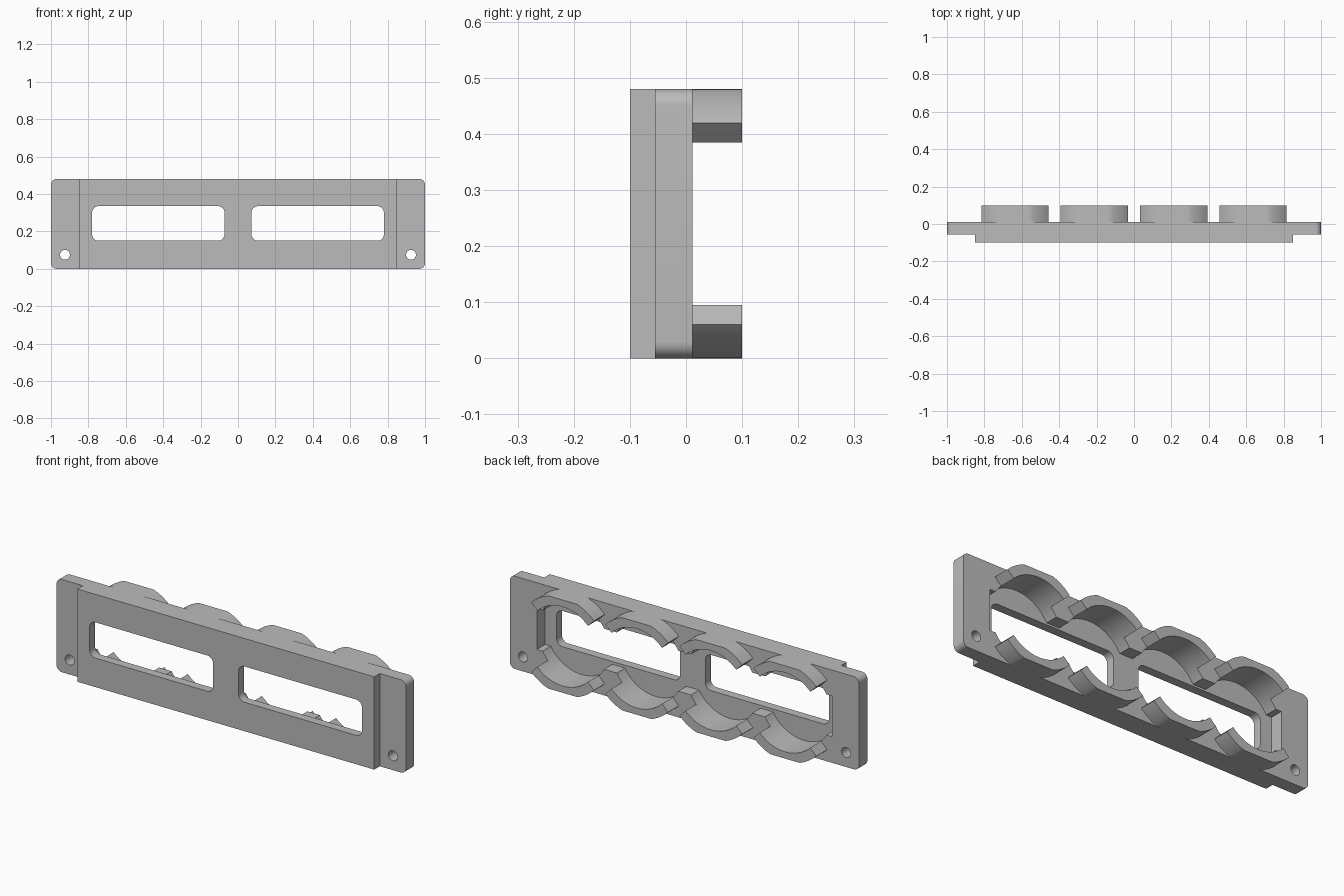
import bpy, bmesh
from math import sin, cos, pi, radians

cube = bpy.data.objects.get("Cube")
if cube:
    bpy.data.objects.remove(cube)

grey = bpy.data.materials.new("plain_grey")
grey.use_nodes = True
colour = (0.5, 0.5, 0.5, 1)
grey.diffuse_color = colour
grey.node_tree.nodes["Principled BSDF"].inputs["Base Color"].default_value = colour

HEIGHT = 0.48
MID = HEIGHT / 2
FRONT, STEP, BACK, CLIP_END = -0.1, -0.055, 0.012, 0.1
INNER, OUTER = 0.205, 0.254
PITCH = 0.4243


def arc(cx, cz, r, a0, a1, n):
    """Points along an arc, angles in degrees."""
    angles = [radians(a0 + (a1 - a0) * i / n) for i in range(n + 1)]
    return [(cx + r * cos(a), cz + r * sin(a)) for a in angles]


def circle(cx, cz, r, n):
    return arc(cx, cz, r, 0, 360, n)[:-1]


def rounded(x0, x1, z0, z1, r):
    """Rectangle with rounded corners."""
    pts = []
    corners = [(x1 - r, z1 - r), (x0 + r, z1 - r), (x0 + r, z0 + r), (x1 - r, z0 + r)]
    for i, (cx, cz) in enumerate(corners):
        pts += arc(cx, cz, r, 90 * i, 90 * i + 90, 8)
    return pts


def box(x0, x1, z0, z1):
    return [(x0, z0), (x1, z0), (x1, z1), (x0, z1)]


def prism(name, profile, y0, y1):
    """Extrude an x-z profile along y."""
    bm = bmesh.new()
    face = bm.faces.new([bm.verts.new((x, y0, z)) for x, z in profile])
    new = bmesh.ops.extrude_face_region(bm, geom=[face])["geom"]
    moved = [v for v in new if isinstance(v, bmesh.types.BMVert)]
    bmesh.ops.translate(bm, verts=moved, vec=(0, y1 - y0, 0))
    bmesh.ops.recalc_face_normals(bm, faces=bm.faces)
    mesh = bpy.data.meshes.new(name)
    bm.to_mesh(mesh)
    bm.free()
    mesh.materials.append(grey)
    ob = bpy.data.objects.new(name, mesh)
    bpy.context.collection.objects.link(ob)
    return ob


def combine(target, tool, operation):
    """Apply a boolean and remove the tool."""
    mod = target.modifiers.new("combine", 'BOOLEAN')
    mod.object = tool
    mod.operation = operation
    mod.solver = 'EXACT'
    graph = bpy.context.evaluated_depsgraph_get()
    mesh = bpy.data.meshes.new_from_object(target.evaluated_get(graph))
    target.modifiers.clear()
    target.data = mesh
    bpy.data.objects.remove(tool)


def cut(target, profile, y0, y1):
    combine(target, prism("cutter", profile, y0, y1), 'DIFFERENCE')


# Mounting plate with the raised front panel
plate = prism("mounting_plate", rounded(-1, 1, 0, HEIGHT, 0.03), STEP, BACK)
combine(plate, prism("front_panel", box(-0.85, 0.85, 0, HEIGHT), FRONT, -0.02), 'UNION')

# Rear pocket: a slot joined by four round recesses
centres = [(i - 1.5) * PITCH for i in range(4)]
cut(plate, box(-0.845, 0.845, MID - 0.105, MID + 0.105), STEP, 0.05)
for cx in centres:
    cut(plate, circle(cx, MID, INNER, 64), STEP, 0.05)

# Windows and screw holes
for side in (-1, 1):
    x0, x1 = sorted((side * 0.072, side * 0.78))
    cut(plate, rounded(x0, x1, 0.15, 0.335, 0.035), -0.2, 0.2)
    cut(plate, circle(side * 0.925, 0.075, 0.026, 32), -0.2, 0.2)

# Curved clips above and below each recess, flattened at the plate edge
parts = [plate]
for i, cx in enumerate(centres):
    for label, sign in (("upper", 1), ("lower", -1)):
        ring = arc(0, 0, OUTER, 45, 135, 32) + arc(0, 0, INNER, 135, 45, 16)
        profile = [(cx + x, MID + sign * min(z, MID)) for x, z in ring]
        parts.append(prism(f"{label}_clip_{i + 1}", profile, BACK, CLIP_END))

# Smooth curved walls, keep edges sharp
bpy.ops.object.select_all(action='DESELECT')
for ob in parts:
    ob.select_set(True)
bpy.context.view_layer.objects.active = plate
bpy.ops.object.shade_smooth_by_angle(angle=radians(18))
